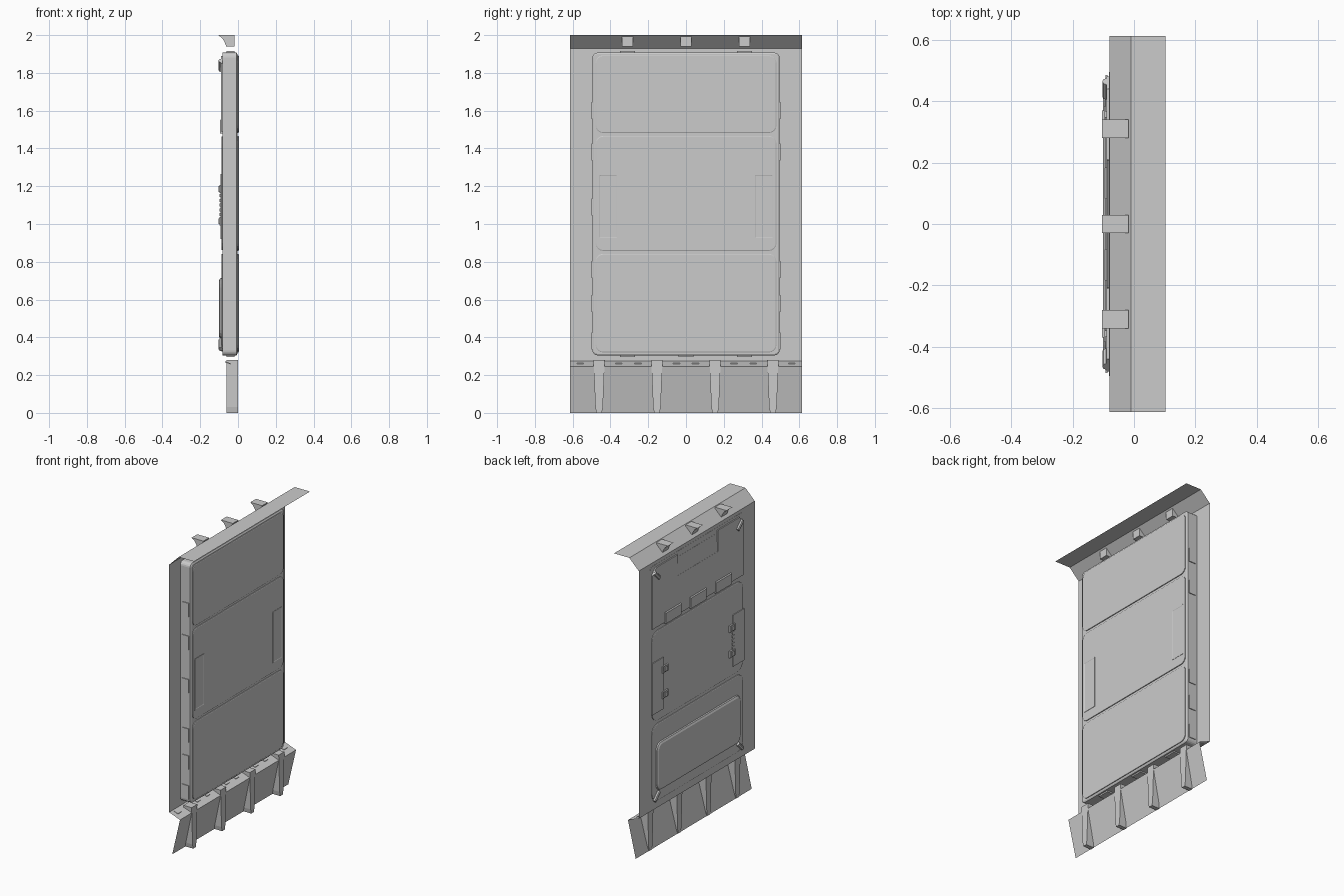
import bpy, bmesh, math

if "Cube" in bpy.data.objects:
    bpy.data.objects.remove(bpy.data.objects["Cube"])


def make(name, build):
    bm = bmesh.new()
    build(bm)
    bmesh.ops.recalc_face_normals(bm, faces=bm.faces)
    me = bpy.data.meshes.new(name)
    bm.to_mesh(me)
    bm.free()
    ob = bpy.data.objects.new(name, me)
    bpy.context.collection.objects.link(ob)
    return ob


def loft(name, loops):
    """Skin equal-length closed loops and cap both ends."""
    def build(bm):
        rings = [[bm.verts.new(p) for p in loop] for loop in loops]
        n = len(rings[0])
        for a, b in zip(rings, rings[1:]):
            for i in range(n):
                j = (i + 1) % n
                bm.faces.new((a[i], a[j], b[j], b[i]))
        bm.faces.new(rings[0])
        bm.faces.new(rings[-1])
    return make(name, build)


def strip(name, profile, y0, y1):
    """Open sheet: an x,z profile swept along y."""
    def build(bm):
        a = [bm.verts.new((x, y0, z)) for x, z in profile]
        b = [bm.verts.new((x, y1, z)) for x, z in profile]
        for i in range(len(a) - 1):
            bm.faces.new((a[i], b[i], b[i + 1], a[i + 1]))
    return make(name, build)


def prism_x(name, yz, x0, x1):
    return loft(name, [[(x, y, z) for y, z in yz] for x in (x0, x1)])


def prism_y(name, xz, y0, y1):
    return loft(name, [[(x, y, z) for x, z in xz] for y in (y0, y1)])


def box(name, x0, x1, y0, y1, z0, z1):
    return prism_x(name, [(y0, z0), (y1, z0), (y1, z1), (y0, z1)], x0, x1)


def rrect(y0, y1, z0, z1, r, seg=4):
    pts = []
    for k, (cy, cz) in enumerate([(y1 - r, z1 - r), (y0 + r, z1 - r),
                                  (y0 + r, z0 + r), (y1 - r, z0 + r)]):
        for i in range(seg + 1):
            a = math.pi / 2 * (k + i / seg)
            pts.append((cy + r * math.cos(a), cz + r * math.sin(a)))
    return pts


def panel(name, y, z0, z1, r, steps, cy=0):
    """Rounded plate of half width y; steps are (x, inset) levels."""
    return loft(name, [[(x, p, q) for p, q in
                        rrect(cy - y + d, cy + y - d, z0 + d, z1 - d, max(r - d, 0.003))]
                       for x, d in steps])


# Outer sheet: top flap, side flanges, bottom ledge and slanted skirt
W = 0.613
strip("top_flap", [(0.103, 2.0), (-0.01, 2.0), (-0.08, 1.93), (-0.08, 1.885)], -W, W)
strip("lower_skirt", [(-0.08, 0.325), (-0.08, 0.275), (0.0, 0.245), (-0.057, 0.0)], -W, W)
for s, side in ((-1, "left"), (1, "right")):
    strip("side_flange_" + side, [(-0.08, 1.885), (-0.08, 0.325)], s * 0.47, s * W)

# Brackets behind the top flap
for y in (-0.31, 0, 0.31):
    prism_y("top_bracket", [(-0.105, 2.0), (-0.018, 2.0), (-0.018, 1.94), (-0.062, 1.94),
                            (-0.072, 1.965), (-0.085, 1.985)], y - 0.03, y + 0.03)

# Tapered ribs through the skirt
for y in (-0.46, -0.154, 0.154, 0.46):
    loft("skirt_rib", [[(x, y + s * w, z) for x, s in ((-0.06, -1), (-0.06, 1), (0, 1), (0, -1))]
                       for z, w in ((0.0, 0.014), (0.03, 0.02), (0.28, 0.03))])

# Small slots along the ledge
for i in range(12):
    y = -0.56 + i * 1.12 / 11
    prism_y("ledge_slot", [(-0.07, 0.268), (-0.07, 0.274), (-0.04, 0.263), (-0.04, 0.257)],
            y - 0.018, y + 0.018)

# Door body with softened front rim
panel("door_body", 0.495, 0.305, 1.907, 0.025,
      [(-0.081, 0), (-0.008, 0), (-0.003, 0.008)])

# Front panels separated by grooves
for name, z0, z1 in (("upper", 1.482, 1.893), ("middle", 0.858, 1.466), ("lower", 0.32, 0.842)):
    panel("front_panel_" + name, 0.479, z0, z1, 0.04, [(-0.004, 0), (0.002, 0), (0.004, 0.004)])
for s in (-1, 1):
    # Front handle plates with a sunk centre
    panel("front_handle", 0.052, 0.92, 1.265, 0.005,
          [(0.003, 0), (0.006, 0), (0.006, 0.006), (0.0045, 0.009)], cy=s * 0.412)

# Edge tabs on the sides, top and bottom of the body
side_tabs = (1.6, 1.38, 0.76, 0.58, 0.38)
for s in (-1, 1):
    for z in side_tabs + ((1.09,) if s < 0 else ()):
        box("side_tab", -0.065, -0.015, s * 0.49, s * 0.5, z - 0.045, z + 0.045)
for y in (-0.31, 0, 0.31):
    box("bottom_tab", -0.062, -0.018, y - 0.04, y + 0.04, 0.296, 0.31)
    if y:
        box("top_tab", -0.062, -0.018, y - 0.04, y + 0.04, 1.9, 1.917)

# Rear upper panel with notch, sloped notch floor and three flaps
prism_x("rear_panel_upper", [(-0.48, 1.49), (0.48, 1.49), (0.48, 1.85), (0.44, 1.89), (0.21, 1.89),
                             (0.21, 1.75), (-0.21, 1.75), (-0.21, 1.89), (-0.44, 1.89),
                             (-0.48, 1.85)], -0.08, -0.089)
prism_y("rear_notch_slope", [(-0.08, 1.75), (-0.088, 1.75), (-0.082, 1.87), (-0.08, 1.87)],
        -0.209, 0.209)
for y in (-0.265, 0, 0.265):
    prism_y("rear_flap", [(-0.08, 1.48), (-0.095, 1.48), (-0.095, 1.55), (-0.08, 1.565)],
            y - 0.083, y + 0.083)

# Rear middle panel with hand plates and hinge blocks
panel("rear_panel_middle", 0.48, 0.862, 1.462, 0.06, [(-0.08, 0), (-0.086, 0), (-0.088, 0.004)])
for s in (-1, 1):
    box("rear_hand_plate", -0.087, -0.093, s * 0.365, s * 0.485, 0.92, 1.265)
    for z in (1.015, 1.185):
        box("hinge_block", -0.087, -0.098, s * 0.325, s * 0.385, z - 0.022, z + 0.022)
        box("hinge_knuckle", -0.095, -0.104, s * 0.34, s * 0.37, z - 0.015, z + 0.015)
for i in range(5):
    z = 1.05 + i * 0.025
    box("latch_link", -0.09, -0.097, -0.375, -0.355, z - 0.008, z + 0.008)

# Rear lower panel with a raised pillow
panel("rear_panel_lower", 0.48, 0.325, 0.84, 0.06, [(-0.08, 0), (-0.086, 0), (-0.088, 0.004)])
panel("rear_pillow", 0.445, 0.39, 0.715, 0.05, [(-0.087, 0), (-0.095, 0.004), (-0.101, 0.016)])

# Diagonal corner latches
for s in (-1, 1):
    for z, t in ((1.84, 1), (0.362, -1)):
        cy, k = s * 0.44, math.sqrt(0.5)
        loops = []
        for d in (-0.035, 0.035):
            loops.append([(-0.091 + 0.012 * math.cos(a),
                           cy + s * k * (d - 0.014 * math.sin(a)),
                           z + t * k * (d + 0.014 * math.sin(a)))
                          for a in [i * math.pi / 4 for i in range(8)]])
        loft("corner_latch", loops)
